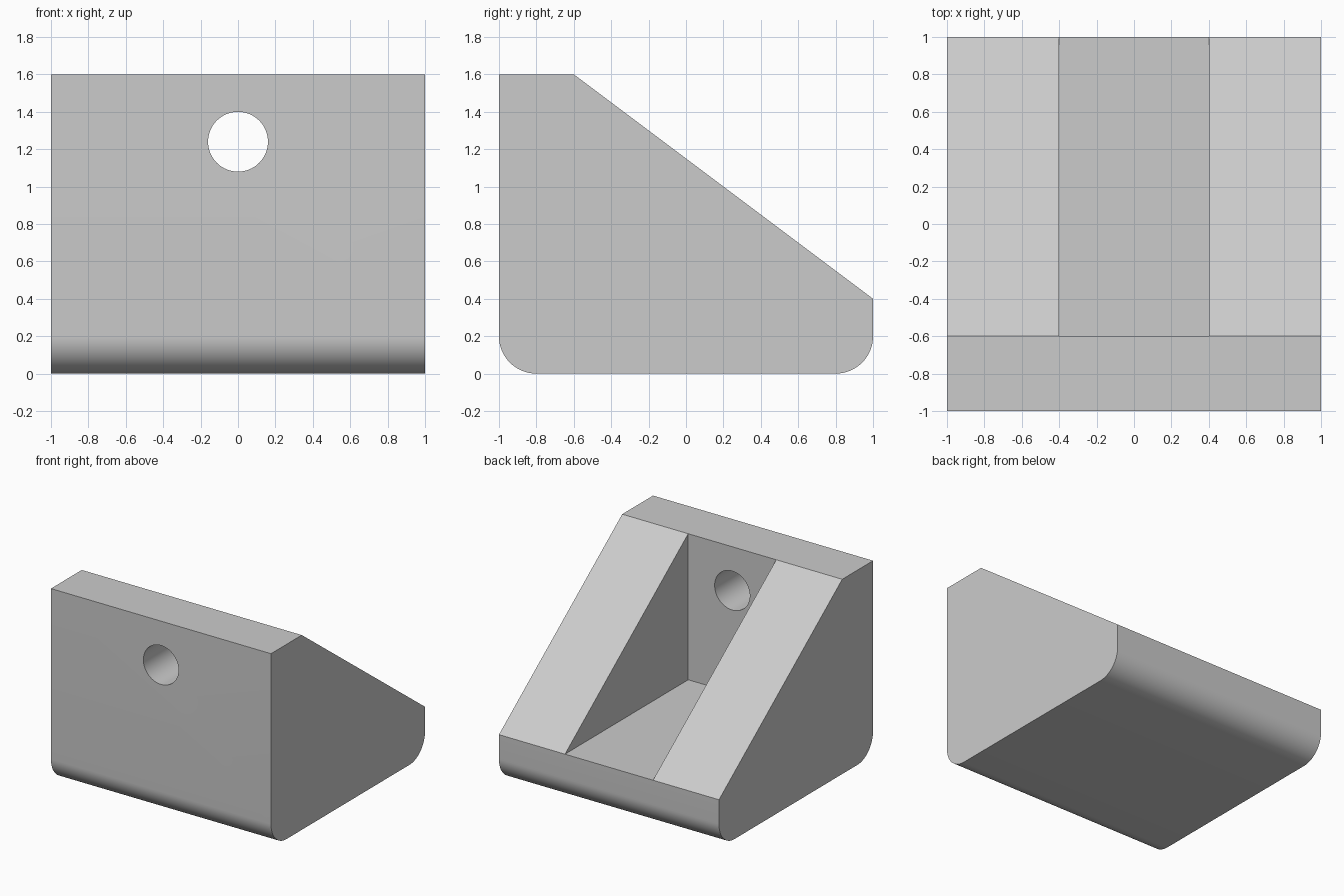
import bpy, bmesh, math

if "Cube" in bpy.data.objects:
    bpy.data.objects.remove(bpy.data.objects["Cube"])

grey = bpy.data.materials.new("plain grey")
grey.diffuse_color = (0.6, 0.6, 0.6, 1)
grey.use_nodes = True
grey.node_tree.nodes["Principled BSDF"].inputs["Base Color"].default_value = grey.diffuse_color


def prism(name, profile, x0, x1):
    """Extrude a (y, z) profile along x."""
    bm = bmesh.new()
    face = bm.faces.new([bm.verts.new((x0, y, z)) for y, z in profile])
    ext = bmesh.ops.extrude_face_region(bm, geom=[face])
    for v in ext["geom"]:
        if isinstance(v, bmesh.types.BMVert):
            v.co.x = x1
    bmesh.ops.recalc_face_normals(bm, faces=bm.faces)
    mesh = bpy.data.meshes.new(name)
    bm.to_mesh(mesh)
    bm.free()
    mesh.materials.append(grey)
    obj = bpy.data.objects.new(name, mesh)
    bpy.context.collection.objects.link(obj)
    return obj


def arc(cy, cz, r, start, end, n=16):
    angles = [math.radians(start + (end - start) * i / n) for i in range(n + 1)]
    return [(cy + r * math.cos(a), cz + r * math.sin(a)) for a in angles]


# Bracket body: sloped back, rounded lower edges
profile = ([(-1, 1.6)] + arc(-0.8, 0.2, 0.2, 180, 270)
           + arc(0.8, 0.2, 0.2, 270, 360) + [(1, 0.4), (-0.6, 1.6)])
body = prism("bracket_body", profile, -1, 1)

# Central slot between the two side gussets
slot = prism("slot_cutter", [(-0.6, 0.4), (1.2, 0.4), (1.2, 1.9), (-0.6, 1.9)], -0.4, 0.4)

# Round screw hole through the upright plate
bpy.ops.mesh.primitive_cylinder_add(vertices=64, radius=0.16, depth=0.8,
                                    location=(0, -0.8, 1.24),
                                    rotation=(math.pi / 2, 0, 0))
hole = bpy.context.object
hole.name = "hole_cutter"
hole.data.materials.append(grey)

bpy.ops.object.select_all(action='DESELECT')
body.select_set(True)
bpy.context.view_layer.objects.active = body
for cutter in (slot, hole):
    mod = body.modifiers.new(cutter.name, 'BOOLEAN')
    mod.operation, mod.solver, mod.object = 'DIFFERENCE', 'EXACT', cutter
    bpy.ops.object.modifier_apply(modifier=mod.name)
    bpy.data.objects.remove(cutter)

bpy.ops.object.shade_smooth_by_angle(angle=math.radians(30))
